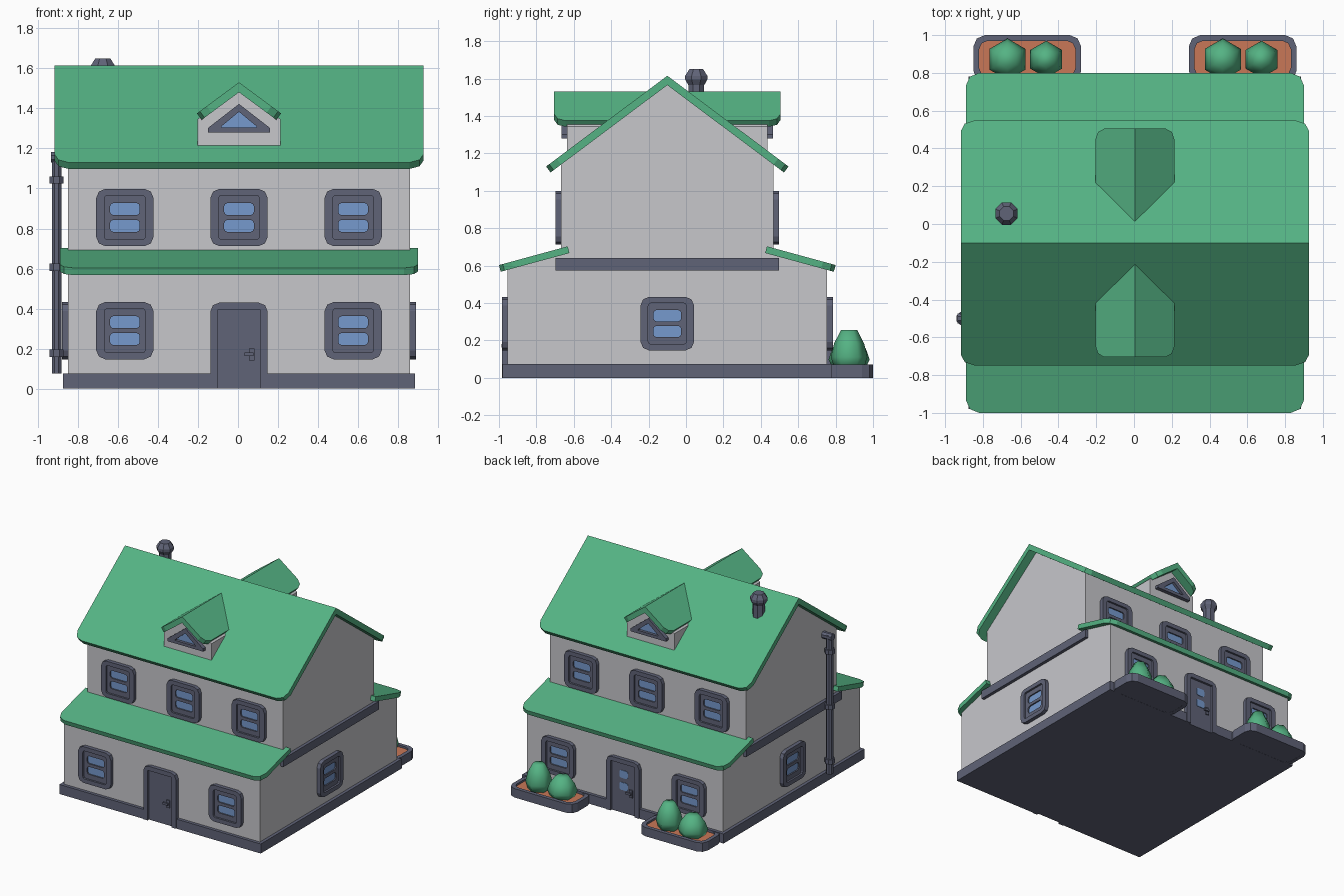
import bpy, bmesh, math
from mathutils import Matrix, Vector

if "Cube" in bpy.data.objects:
    bpy.data.objects.remove(bpy.data.objects["Cube"])

CENTRE = Vector((0.005, -0.1, 0))  # the house is symmetric about this point


def material(name, rgb):
    m = bpy.data.materials.new(name)
    m.diffuse_color = (*rgb, 1)
    m.use_nodes = True
    m.node_tree.nodes["Principled BSDF"].inputs["Base Color"].default_value = m.diffuse_color
    return m


WALL = material("wall_grey", (0.57, 0.57, 0.60))
TRIM = material("slate_trim", (0.115, 0.125, 0.185))
ROOF = material("roof_green", (0.09, 0.45, 0.23))
GLASS = material("glass_blue", (0.18, 0.32, 0.61))
SOIL = material("soil_orange", (0.58, 0.185, 0.095))


def finish(name, bm, mats, smooth=False):
    bmesh.ops.recalc_face_normals(bm, faces=bm.faces)
    for f in bm.faces:
        f.smooth = smooth
    me = bpy.data.meshes.new(name)
    bm.to_mesh(me)
    bm.free()
    for m in mats:
        me.materials.append(m)
    ob = bpy.data.objects.new(name, me)
    ob.location = CENTRE
    bpy.context.collection.objects.link(ob)
    return ob


def facing(deg, x=0, out=0, z=0):
    """Frame on a wall: local x right, local y up, local z outward (0 = front)."""
    return (Matrix.Rotation(math.radians(deg), 4, 'Z') @ Matrix.Translation((x, -out, z))
            @ Matrix.Rotation(math.pi / 2, 4, 'X'))


def slab(bm, outer, d0, d1, M=Matrix(), mat=0, inner=None):
    """Extrude an outline from d0 to d1, optionally with a hole of equal point count."""
    def loop(pts, d):
        return [bm.verts.new(M @ Vector((p[0], p[1], d))) for p in pts]
    n = len(outer)
    a, b = loop(outer, d0), loop(outer, d1)
    faces = []
    pairs = [(a, b)]
    if inner:
        c, e = loop(inner, d0), loop(inner, d1)
        pairs += [(b, e), (e, c), (c, a)]
    else:
        faces += [bm.faces.new(a), bm.faces.new(b)]
    for p, q in pairs:
        for i in range(n):
            j = (i + 1) % n
            faces.append(bm.faces.new((p[i], p[j], q[j], q[i])))
    for f in faces:
        f.material_index = mat


def rect(w, h, c=0.0005, cx=0, cy=0):
    """Rectangle with half sizes w, h and corners softened by c."""
    k = 0.3 * c
    q = [(w, h - c), (w - k, h - k), (w - c, h)]
    pts = q + [(-x, y) for x, y in reversed(q)] + [(-x, -y) for x, y in q]
    pts += [(x, -y) for x, y in reversed(q)]
    return [(x + cx, y + cy) for x, y in pts]


def box(bm, x0, x1, y0, y1, z0, z1, M=Matrix(), mat=0):
    slab(bm, [(x0, y0), (x1, y0), (x1, y1), (x0, y1)], z0, z1, M, mat)


def lathe(bm, prof, n, M, turn=0.0):
    rings = [[bm.verts.new(M @ Vector((r * math.cos(turn + 2 * math.pi * i / n),
                                       r * math.sin(turn + 2 * math.pi * i / n), z)))
              for i in range(n)] for r, z in prof]
    for p, q in zip(rings, rings[1:]):
        for i in range(n):
            bm.faces.new((p[i], p[(i + 1) % n], q[(i + 1) % n], q[i]))
    bm.faces.new(rings[0])
    bm.faces.new(rings[-1])


def roof_slope(bm, turn, eave, z_eave, z_ridge, run, u0, u1, c0, c1, t):
    """Sloping roof slab rising inward from the eave, softened eave corners."""
    a = math.atan2(z_ridge - z_eave, run)
    L = math.hypot(run, z_ridge - z_eave)
    M = (Matrix.Rotation(math.radians(turn), 4, 'Z') @ Matrix.Translation((0, -eave, z_eave))
         @ Matrix.Rotation(a, 4, 'X'))
    pts = [(u0, L), (u0, c0), (u0 + 0.3 * c0, 0.3 * c0), (u0 + c0, 0),
           (u1 - c1, 0), (u1 - 0.3 * c1, 0.3 * c1), (u1, c1), (u1, L)]
    slab(bm, pts, -t, 0, M)


def window(name, M):
    bm = bmesh.new()
    slab(bm, rect(.143, .143, .045), -.01, .03, M, 0, rect(.102, .11, .015))
    for s in (-1, 1):  # two sash openings
        slab(bm, rect(.103, .0555, cy=s * .0555), -.005, .015, M, 0,
             rect(.074, .03, .016, cy=s * .042))
    slab(bm, rect(.1, .105), -.005, .005, M, 1)
    finish(name, bm, [TRIM, GLASS])


# Walls: one stepped gable profile drawn across the house
bm = bmesh.new()
half = [(.855, .03), (.855, .585), (.567, .663), (.567, 1.155)]
slab(bm, half + [(0, 1.58)] + [(-y, z) for y, z in reversed(half)], -.855, .855, facing(90))
finish("walls", bm, [WALL])

# Plinth with a notch at each door, and the belt between the floors
bm = bmesh.new()
edge = [(-.88, -.88), (-.105, -.88), (-.105, -.862), (.105, -.862), (.105, -.88), (.88, -.88)]
slab(bm, edge + [(-x, -y) for x, y in edge], 0, .075)
finish("plinth", bm, [TRIM])
bm = bmesh.new()
box(bm, -.88, .88, -.597, .597, .575, .64)
finish("floor_belt", bm, [TRIM])

# Main roof and lower skirt roofs
for name, args in (("main_roof", (.648, 1.13, 1.615, .648, -.922, .922, .07, .07, .04)),
                   ("skirt_roof", (.9, .603, .703, .367, -.895, .895, .07, .07, .037))):
    bm = bmesh.new()
    for turn in (0, 180):
        roof_slope(bm, turn, *args)
    finish(name, bm, [ROOF])

for turn, side in ((0, "front"), (180, "back")):
    # Dormer: wall, gable roof and triangular window
    bm = bmesh.new()
    slab(bm, [(-.208, 1.18), (.208, 1.18), (.208, 1.345), (0, 1.5), (-.208, 1.345)],
         -.435, 0, facing(turn, 0, .535))
    finish(side + "_dormer_wall", bm, [WALL])
    bm = bmesh.new()
    roof_slope(bm, turn + 90, .21, 1.375, 1.53, .21, -.605, -.1, .06, 0, .04)
    roof_slope(bm, turn - 90, .21, 1.375, 1.53, .21, .1, .605, 0, .06, .04)
    finish(side + "_dormer_roof", bm, [ROOF])
    bm = bmesh.new()
    M = facing(turn, 0, .535, 1.28)
    inner = [(-.088, .024), (.088, .024), (.088, .03), (0, .103), (-.088, .03)]
    slab(bm, [(-.155, 0), (.155, 0), (.155, .022), (0, .142), (-.155, .022)], -.01, .03, M, 0, inner)
    slab(bm, inner, -.005, .008, M, 1)
    finish(side + "_dormer_window", bm, [TRIM, GLASS])

    # Windows on both floors
    for i, x in enumerate((-.57, 0, .57)):
        window(f"{side}_upper_window_{i}", facing(turn, x, .567, .855))
        if x:
            window(f"{side}_lower_window_{i}", facing(turn, x, .855, .29))

    # Door with surround and lever handle; the back door has two panes
    M = facing(turn, 0, .855)
    bm = bmesh.new()
    left = [(-.143, 0), (-.143, .385), (-.13, .417), (-.098, .43)]
    slab(bm, left + [(-x, z) for x, z in reversed(left)]
         + [(.105, 0), (.105, .395), (-.105, .395), (-.105, 0)], -.01, .03, M)
    finish(side + "_door_surround", bm, [TRIM])
    bm = bmesh.new()
    box(bm, -.106, .106, 0, .397, -.01, .012, M)
    box(bm, .05, .078, .14, .2, .012, .02, M)
    box(bm, .028, .072, .163, .18, .02, .032, M)
    if side == "back":
        for z in (.21, .305):
            slab(bm, rect(.036, .03, .012, 0, z), .012, .016, M, 1)
    finish(side + "_door", bm, [TRIM, GLASS])

# Side windows
window("right_window", facing(90, 0, .855, .29))
window("left_window", facing(270, 0, .855, .29))

# Planters with soil and two bushes each, behind the house
for s, side in ((-1, "left"), (1, "right")):
    bm = bmesh.new()
    slab(bm, rect(.285, .125, .06, s * .57, .975), 0, .07, Matrix(), 0,
         rect(.255, .095, .045, s * .57, .975))
    slab(bm, rect(.27, .11, .05, s * .57, .975), 0.001, .04)
    finish(side + "_planter", bm, [TRIM])
    bm = bmesh.new()
    slab(bm, rect(.256, .096, .045, s * .57, .975), .035, .055)
    finish(side + "_soil", bm, [SOIL])
    for i, (dx, r, h) in enumerate(((-.105, .11, .16), (.1, .098, .205))):
        bm = bmesh.new()
        lathe(bm, [(.8 * r, 0), (r, .3 * h), (.82 * r, .65 * h), (.45 * r, h)], 6,
              Matrix.Translation((s * .57 + dx, .972, .05)), math.pi / 2)
        finish(f"{side}_bush_{i}", bm, [ROOF], smooth=True)

# Chimney pot
bm = bmesh.new()
lathe(bm, [(.046, 1.4), (.046, 1.565), (.064, 1.595), (.064, 1.615), (.04, 1.65)], 8,
      Matrix.Translation((-.68, .155, 0)), math.pi / 8)
finish("chimney", bm, [TRIM])

# Drainpipe with collars and an elbow into the wall
bm = bmesh.new()
M = Matrix.Translation((-.911, -.4, 0))
lathe(bm, [(.026, .075), (.026, 1.17)], 8, M, math.pi / 8)
for z in (.177, .607, 1.042):
    lathe(bm, [(.037, z - .018), (.037, z + .018)], 8, M, math.pi / 8)
lathe(bm, [(.028, -.028), (.028, .07)], 8,
      Matrix.Translation((-.911, -.4, 1.155)) @ Matrix.Rotation(math.pi / 2, 4, 'Y'), math.pi / 8)
finish("drainpipe", bm, [TRIM])
